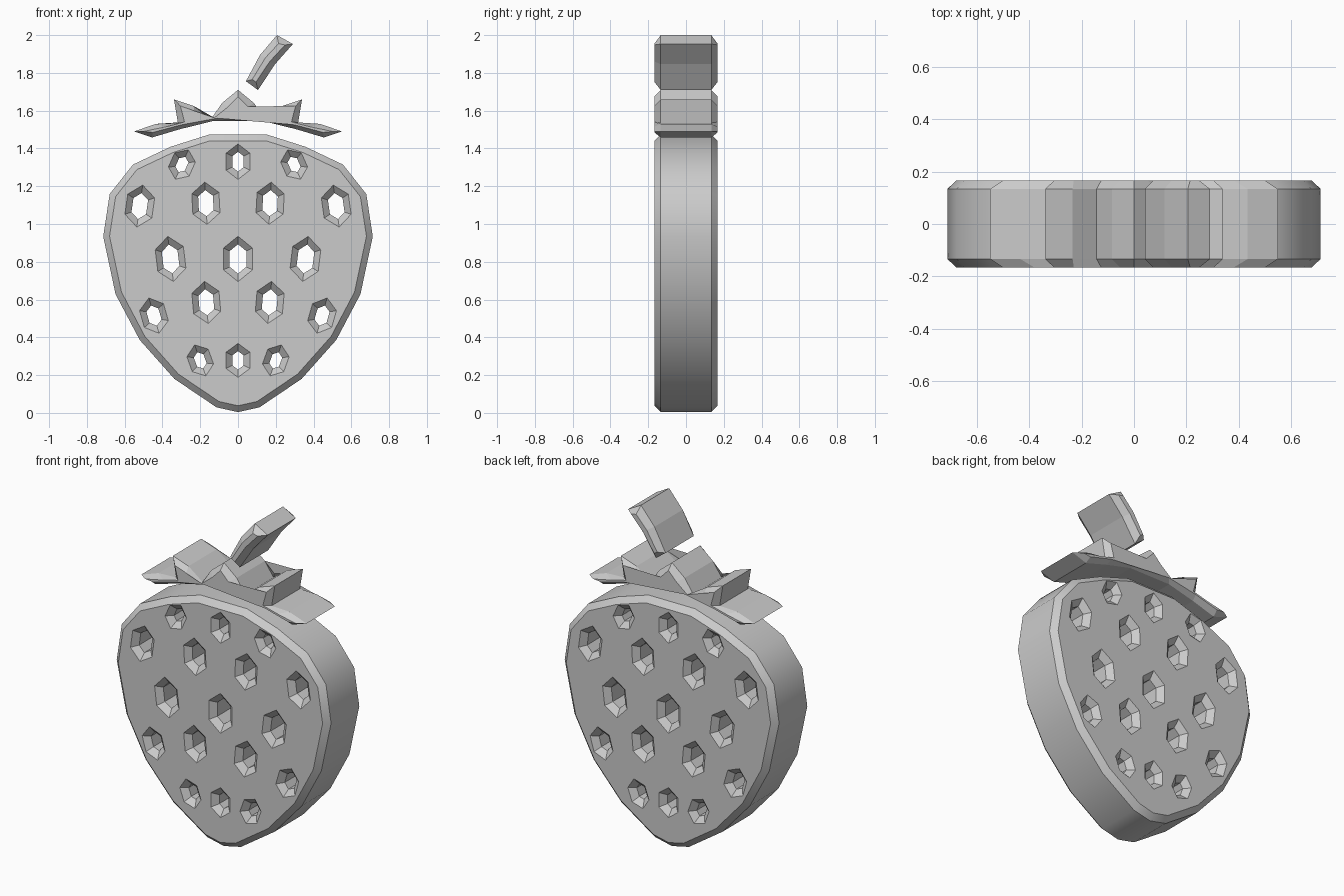
import bpy, bmesh, math
from mathutils import Matrix

if "Cube" in bpy.data.objects:
    bpy.data.objects.remove(bpy.data.objects["Cube"])

HALF, BEVEL = 0.167, 0.033


def mirrored(pts):
    """Close a right-hand half outline with its left-hand copy."""
    return pts + [(-x, z) for x, z in reversed(pts) if x > 1e-6]


def hexagon(cx, cz, w, h, tilt):
    """Seed-shaped hexagon with points at top and bottom."""
    a = math.radians(tilt)
    pts = [(0, h), (-w, h * .48), (-w, -h * .48), (0, -h), (w, -h * .48), (w, h * .48)]
    return [(cx + x * math.cos(a) - z * math.sin(a),
             cz + x * math.sin(a) + z * math.cos(a)) for x, z in pts]


def add_object(name, bm):
    bmesh.ops.recalc_face_normals(bm, faces=bm.faces[:])
    me = bpy.data.meshes.new(name)
    bm.to_mesh(me)
    bm.free()
    ob = bpy.data.objects.new(name, me)
    bpy.context.collection.objects.link(ob)
    return ob


def bevelled_curve(name, outlines):
    """Filled outline with holes, extruded and chamfered, as a mesh."""
    cu = bpy.data.curves.new(name + "_curve", 'CURVE')
    cu.dimensions, cu.fill_mode = '2D', 'BOTH'
    cu.extrude, cu.bevel_depth, cu.bevel_resolution = HALF - BEVEL, BEVEL, 0
    for pts in outlines:
        sp = cu.splines.new('POLY')
        sp.points.add(len(pts) - 1)
        for p, (x, z) in zip(sp.points, pts):
            p.co = (x, z, 0, 1)
        sp.use_cyclic_u = True
    tmp = bpy.data.objects.new(name + "_curve", cu)
    bpy.context.collection.objects.link(tmp)
    me = tmp.evaluated_get(bpy.context.evaluated_depsgraph_get()).to_mesh()
    bm = bmesh.new()
    bm.from_mesh(me)
    bpy.data.objects.remove(tmp)
    bmesh.ops.remove_doubles(bm, verts=bm.verts[:], dist=1e-4)
    bm.transform(Matrix.Rotation(math.pi / 2, 4, 'X'))
    return add_object(name, bm)


def chamfered_slab(name, rim, face):
    """Slab whose front and back faces step in from the rim."""
    bm = bmesh.new()
    rings = [[bm.verts.new((x, y, z)) for x, z in pts] for pts, y in
             ((face, -HALF), (rim, BEVEL - HALF), (rim, HALF - BEVEL), (face, HALF))]
    n = len(rim)
    for a, b in zip(rings, rings[1:]):
        for i in range(n):
            j = (i + 1) % n
            bm.faces.new((a[i], a[j], b[j], b[i]))
    caps = [bm.faces.new(rings[0]), bm.faces.new(rings[-1])]
    bmesh.ops.triangulate(bm, faces=caps)
    return add_object(name, bm)


# Berry body with seed holes
body = mirrored([(0, .038), (.1, .06), (.315, .205), (.493, .405), (.617, .64), (.68, .935),
                 (.648, 1.145), (.535, 1.288), (.345, 1.378), (.15, 1.44)])
seeds = [(0, 1.33, .063, .094, 0), (.297, 1.315, .06, .085, 24), (.17, 1.11, .072, .112, -3),
         (.52, 1.095, .072, .112, 8), (0, .815, .077, .12, 0), (.357, .815, .075, .12, 8),
         (.168, .585, .072, .112, -5), (.445, .515, .066, .097, -16),
         (0, .278, .063, .09, 0), (.2, .278, .06, .087, -20)]
seeds[5] = (.357, .815, .075, .12, -7)
holes = []
for cx, cz, w, h, t in seeds:
    holes.append(hexagon(cx, cz, w, h, t))
    if cx:
        holes.append(hexagon(-cx, cz, w, h, -t))
berry = bevelled_curve("berry_body", [body] + holes)
bpy.context.view_layer.objects.active = berry
berry.select_set(True)
bpy.ops.object.shade_smooth_by_angle(angle=math.radians(30))

# Leaf crown
crown_rim = mirrored([(0, 1.71), (.085, 1.64), (.143, 1.555), (.235, 1.625), (.339, 1.66),
                      (.318, 1.535), (.435, 1.53), (.55, 1.49), (.455, 1.458), (.307, 1.502),
                      (.138, 1.544)])
crown_face = mirrored([(0, 1.675), (.053, 1.62), (.125, 1.562), (.23, 1.59), (.305, 1.625),
                       (.283, 1.54), (.38, 1.515), (.5, 1.49), (.45, 1.485), (.3, 1.525),
                       (.11, 1.56)])
chamfered_slab("leaf_crown", crown_rim, crown_face)

# Stem
stem_rim = [(.206, 2), (.291, 1.953), (.196, 1.846), (.106, 1.709), (.042, 1.756), (.116, 1.894)]
stem_face = [(.215, 1.955), (.249, 1.948), (.168, 1.86), (.095, 1.752), (.075, 1.765), (.145, 1.88)]
chamfered_slab("stem", stem_rim, stem_face)
